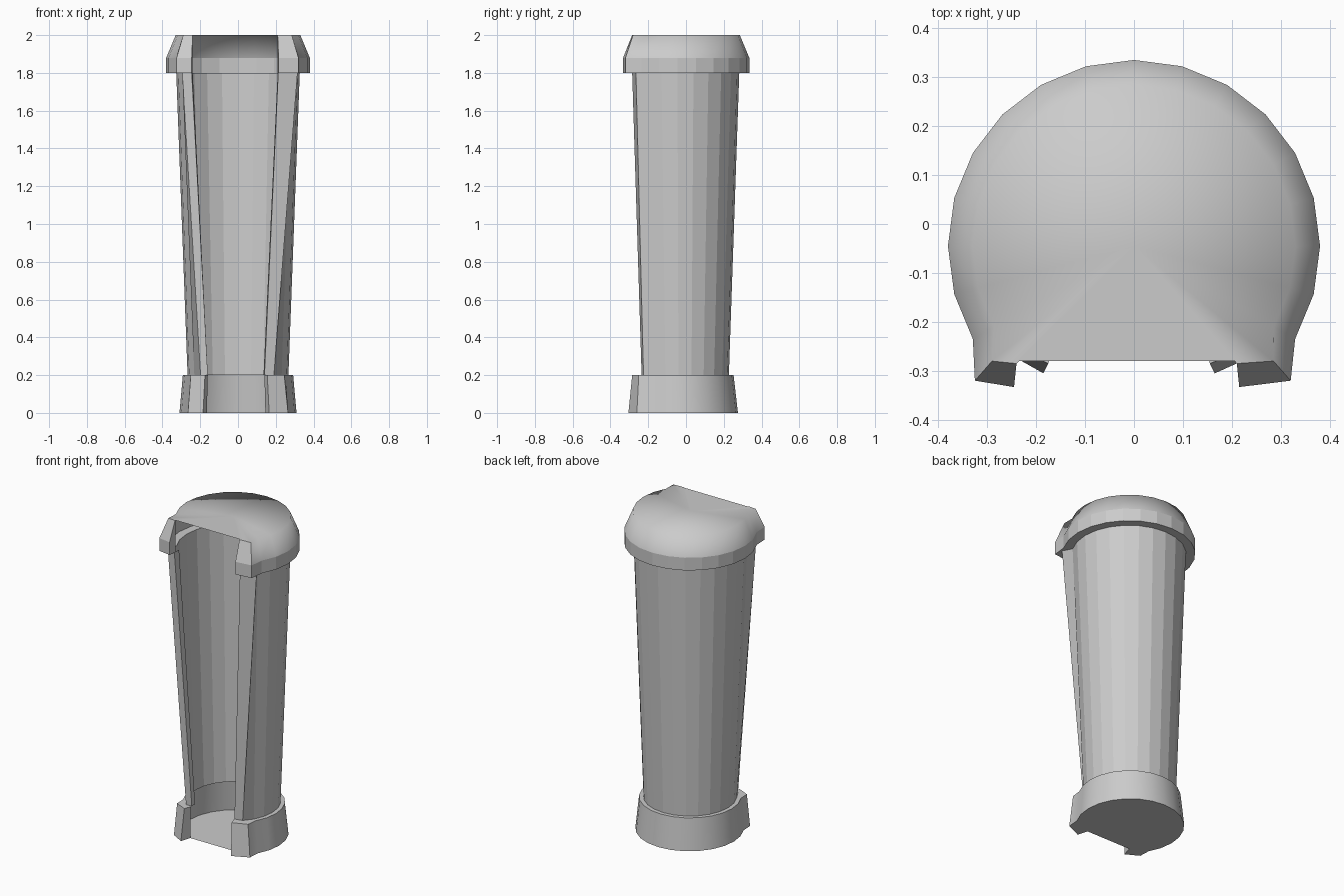
import bpy, bmesh, math

if "Cube" in bpy.data.objects:
    bpy.data.objects.remove(bpy.data.objects["Cube"])


def outline(z, r, cy, left, right):
    """Open C-shaped section: left jamb, round back (15 degree steps), right jamb.
    Each jamb lists its points as inner, front, outer."""
    arc = [(r * math.cos(math.radians(a)), cy + r * math.sin(math.radians(a)))
           for a in range(210, -31, -15)]
    return [(x, y, z) for x, y in left + arc + right[::-1]]


def shell(name, levels, smooth_bands=(), roof=None, floor=False):
    """Skin a stack of open sections; the front gap stays open."""
    bm = bmesh.new()
    rows = [[bm.verts.new(p) for p in lv] for lv in levels]
    for k, (a, b) in enumerate(zip(rows, rows[1:])):
        n = len(a)
        for i in range(n - 1):
            f = bm.faces.new((b[i], b[i + 1], a[i + 1], a[i]))
            f.smooth = k in smooth_bands and 2 <= i < n - 3
    if roof:
        top = rows[-1]
        c = bm.verts.new(roof)
        for i in range(len(top)):
            bm.faces.new((c, top[(i + 1) % len(top)], top[i])).smooth = True
    if floor:
        bm.faces.new(rows[0])
    me = bpy.data.meshes.new(name)
    bm.to_mesh(me)
    bm.free()
    ob = bpy.data.objects.new(name, me)
    bpy.context.collection.objects.link(ob)
    return ob


# Tapered body sections
body_low = outline(0.2, 0.267, -0.04,
                   [(-0.16, -0.20), (-0.16, -0.232), (-0.198, -0.235)],
                   [(0.135, -0.20), (0.14, -0.235), (0.19, -0.225)])
body_high = outline(1.8, 0.327, -0.045,
                    [(-0.24, -0.245), (-0.245, -0.285), (-0.295, -0.278)],
                    [(0.21, -0.245), (0.213, -0.285), (0.315, -0.265)])
shell("booth_body", [body_low, body_high])

# Flared base with floor and a ledge under the body
base_low = outline(0.0, 0.31, -0.035,
                   [(-0.165, -0.24), (-0.185, -0.305), (-0.265, -0.26)],
                   [(0.145, -0.24), (0.165, -0.305), (0.265, -0.26)])
base_high = outline(0.2, 0.292, -0.04,
                    [(-0.16, -0.24), (-0.175, -0.285), (-0.25, -0.25)],
                    [(0.14, -0.24), (0.155, -0.285), (0.245, -0.25)])
shell("booth_base", [base_low, base_high, body_low], smooth_bands=(0,), floor=True)

# Overhanging cap: ledge, upright rim, sloped shoulder, smooth-shaded roof
cap_left = [(-0.24, -0.28), (-0.245, -0.333), (-0.325, -0.32)]
cap_right = [(0.21, -0.28), (0.215, -0.333), (0.32, -0.32)]
cap_low = outline(1.8, 0.38, -0.045, cap_left, cap_right)
cap_mid = outline(1.88, 0.38, -0.045, cap_left, cap_right)
cap_high = outline(2.0, 0.33, -0.045,
                   [(-0.24, -0.28), (-0.24, -0.285), (-0.29, -0.28)],
                   [(0.21, -0.28), (0.21, -0.285), (0.285, -0.28)])
shell("booth_cap", [body_high, cap_low, cap_mid, cap_high],
      smooth_bands=(2,), roof=(0, -0.045, 2.0))
